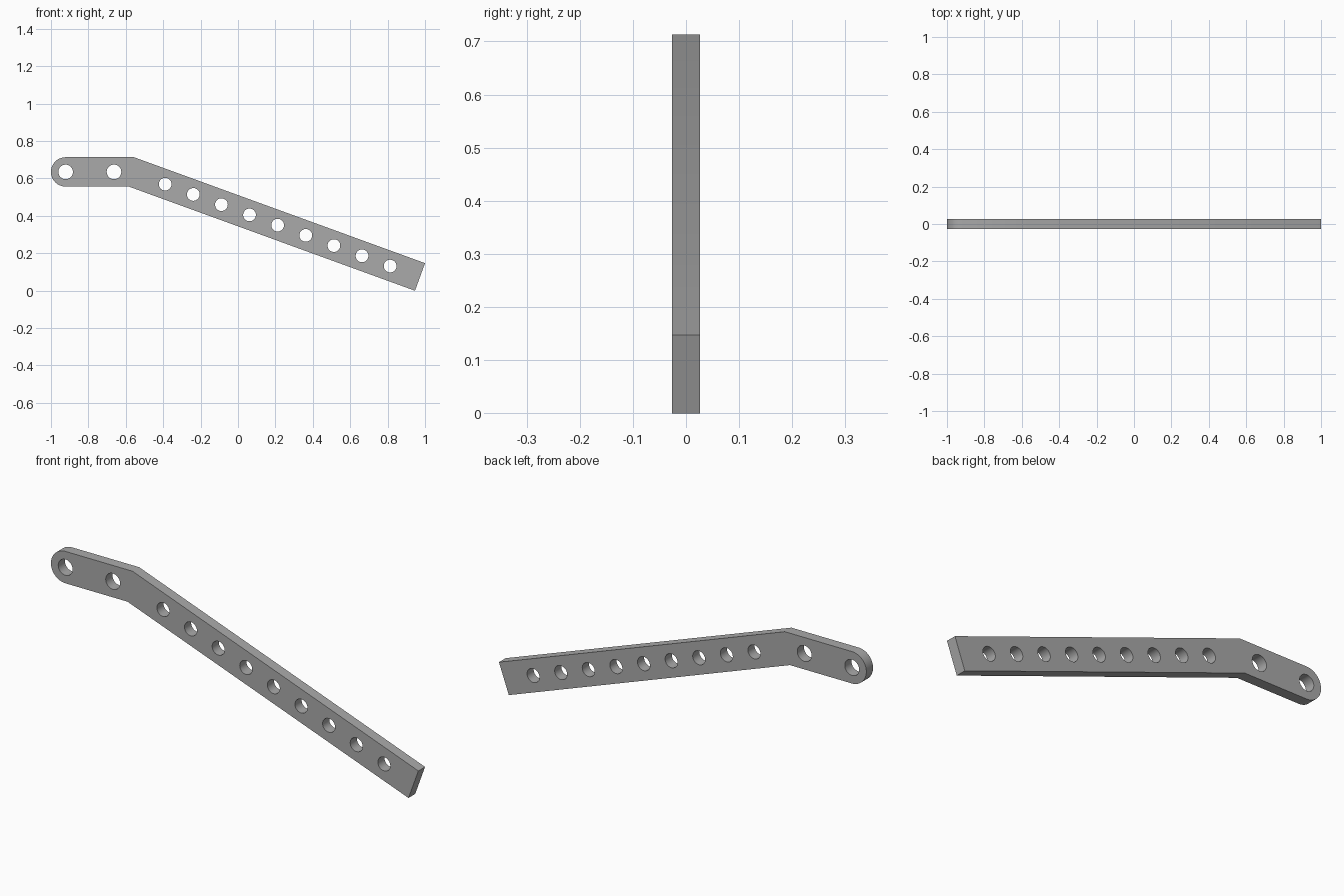
import bpy
from math import sin, cos, tan, pi, radians

cube = bpy.data.objects.get("Cube")
if cube:
    bpy.data.objects.remove(cube, do_unlink=True)

WIDTH, THICK = 0.157, 0.052
R = WIDTH / 2
TILT = radians(20)
TOP = 0.713
AXIS_Z = TOP - R
EYE_X = -1 + R
BEND_X = -0.556

grey = bpy.data.materials.new("plain grey")
grey.use_nodes = True
grey.diffuse_color = (0.4, 0.4, 0.4, 1)
grey.node_tree.nodes["Principled BSDF"].inputs["Base Color"].default_value = (0.4, 0.4, 0.4, 1)


def arc(cx, cz, r, start, sweep, steps):
    return [(cx + r * cos(start + sweep * i / steps),
             cz + r * sin(start + sweep * i / steps)) for i in range(steps + 1)]


def add_loop(curve, points):
    spline = curve.splines.new("POLY")
    spline.points.add(len(points) - 1)
    for p, (x, z) in zip(spline.points, points):
        p.co = (x, z, 0, 1)
    spline.use_cyclic_u = True


# Side profile: rounded eye end, mitred bend, square-cut sloping arm
curve = bpy.data.curves.new("bent_bar", "CURVE")
curve.dimensions = "2D"
curve.fill_mode = "BOTH"
curve.extrude = THICK / 2
end_x, end_z = 1.0, TOP - (1.0 - BEND_X) * tan(TILT)
outline = arc(EYE_X, AXIS_Z, R, pi / 2, pi, 32)
outline += [(BEND_X - WIDTH * tan(TILT / 2), TOP - WIDTH),
            (end_x - WIDTH * sin(TILT), end_z - WIDTH * cos(TILT)),
            (end_x, end_z), (BEND_X, TOP)]
add_loop(curve, outline)

# Two larger holes in the level part, nine along the arm
holes = [(EYE_X, AXIS_Z, 0.039), (-0.663, AXIS_Z, 0.039)]
mid_x, mid_z = end_x - R * sin(TILT), end_z - R * cos(TILT)
for i in range(9):
    d = 0.17 + 0.16 * i
    holes.append((mid_x - d * cos(TILT), mid_z + d * sin(TILT), 0.034))
for x, z, r in holes:
    add_loop(curve, arc(x, z, r, 0, 2 * pi, 48)[:-1])

# Turn the profile upright and make it a mesh
bar = bpy.data.objects.new("bent_bar", curve)
bpy.context.collection.objects.link(bar)
bar.rotation_euler.x = pi / 2
bpy.ops.object.select_all(action="DESELECT")
bar.select_set(True)
bpy.context.view_layer.objects.active = bar
bpy.ops.object.convert(target="MESH")
bpy.ops.object.transform_apply(location=False, rotation=True, scale=False)

# Weld the caps to the walls and clean the flat faces
bpy.ops.object.mode_set(mode="EDIT")
bpy.ops.mesh.select_all(action="SELECT")
bpy.ops.mesh.remove_doubles(threshold=0.0001)
bpy.ops.mesh.normals_make_consistent(inside=False)
bpy.ops.object.mode_set(mode="OBJECT")
bar.data.materials.clear()
bar.data.materials.append(grey)
bpy.ops.object.shade_smooth_by_angle(angle=radians(30))
